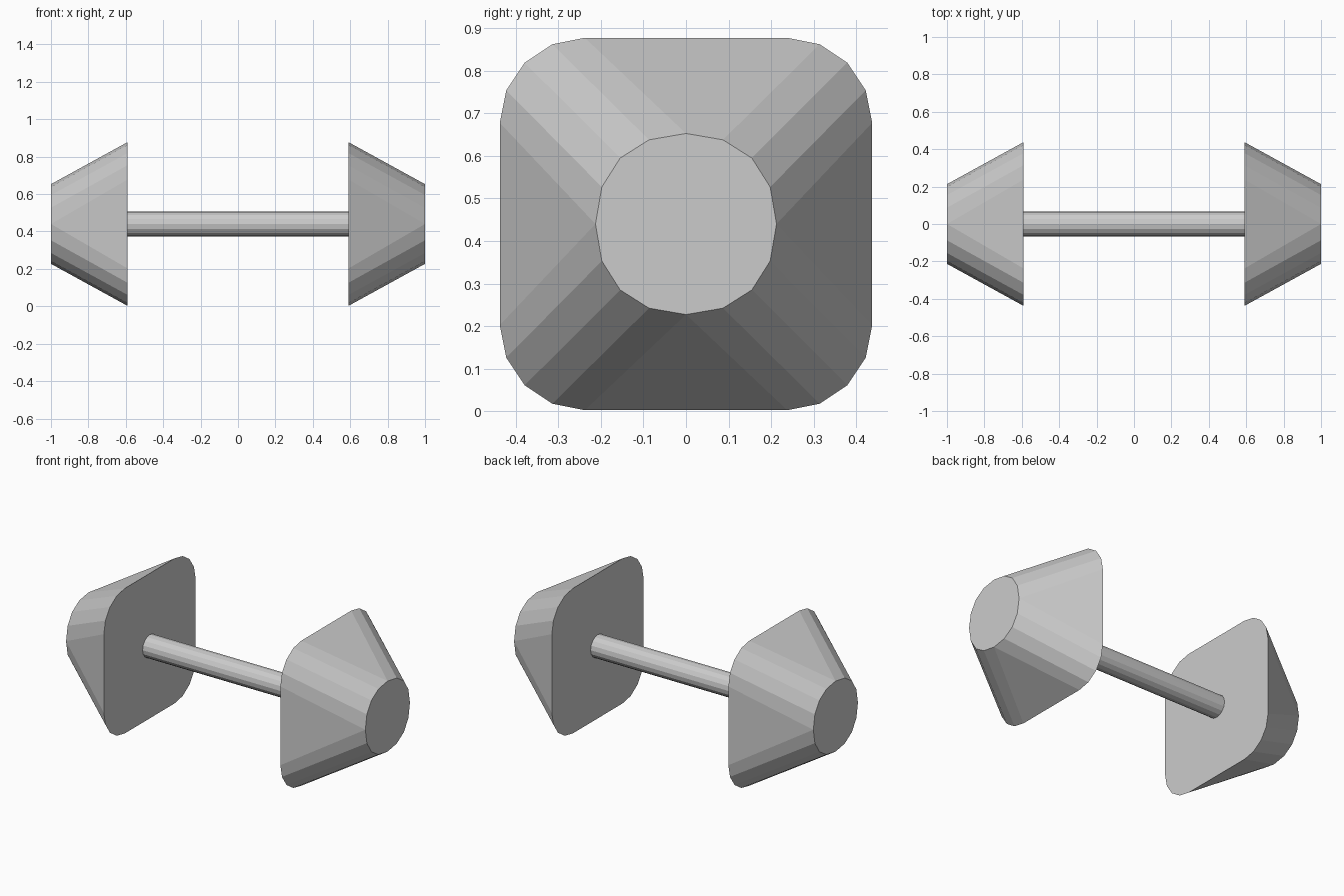
import bpy, bmesh
from math import sin, cos, pi

if "Cube" in bpy.data.objects:
    bpy.data.objects.remove(bpy.data.objects["Cube"])

CZ = 0.44          # height of the long axis
INNER, OUTER = 0.59, 1.0


def ring(bm, x, corner):
    """Repeat a quarter outline four times around the x axis."""
    verts = []
    for q in range(4):
        c, s = round(cos(q * pi / 2)), round(sin(q * pi / 2))
        for y, z in corner:
            verts.append(bm.verts.new((x, c * y - s * z, CZ + s * y + c * z)))
    return verts


def loft(name, x0, corner0, x1, corner1):
    """Join two outlines with flat facets and cap both ends."""
    bm = bmesh.new()
    a, b = ring(bm, x0, corner0), ring(bm, x1, corner1)
    n = len(a)
    for i in range(n):
        j = (i + 1) % n
        bm.faces.new((a[i], a[j], b[j], b[i]))
    bm.faces.new(a)
    bm.faces.new(b)
    bmesh.ops.remove_doubles(bm, verts=bm.verts, dist=1e-4)
    bmesh.ops.recalc_face_normals(bm, faces=bm.faces)
    me = bpy.data.meshes.new(name)
    bm.to_mesh(me)
    bm.free()
    ob = bpy.data.objects.new(name, me)
    bpy.context.collection.objects.link(ob)
    return ob


def arc(centre, radius):
    return [(centre + radius * cos(k * pi / 8), centre + radius * sin(k * pi / 8))
            for k in range(5)]


# Quarter outlines: rounded square, slightly squarish disc, round bar
square = arc(0.238, 0.2)
disc = [(0.213, 0), (0.198, 0.087), (0.155, 0.155), (0.087, 0.198), (0, 0.213)]
rod = arc(0, 0.068)

# Tapered weights at both ends
for name, side in (("left_weight", -1), ("right_weight", 1)):
    loft(name, side * INNER, square, side * OUTER, disc)

# Grip bar
loft("grip_bar", -INNER, rod, INNER, rod)
